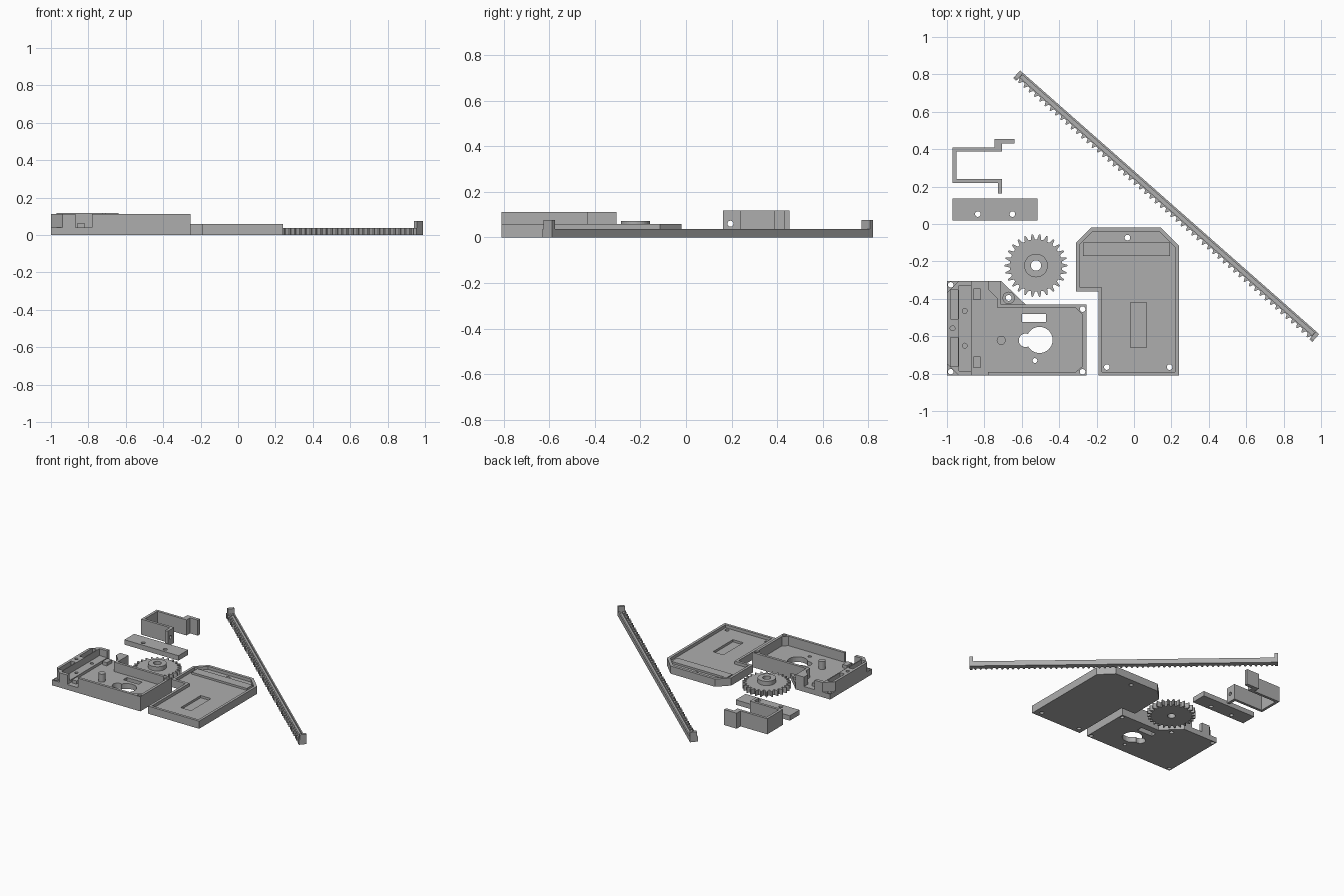
import bpy
import bmesh
from math import cos, sin, pi, radians
from mathutils import Matrix

cube = bpy.data.objects.get("Cube")
if cube:
    bpy.data.objects.remove(cube, do_unlink=True)

GREY = (0.42, 0.42, 0.42, 1)
plastic = bpy.data.materials.new("grey plastic")
plastic.use_nodes = True
plastic.diffuse_color = GREY
plastic.node_tree.nodes["Principled BSDF"].inputs["Base Color"].default_value = GREY


def prism(name, points, z0, z1):
    """Extrude an outline from z0 to z1."""
    bm = bmesh.new()
    face = bm.faces.new([bm.verts.new((x, y, z0)) for x, y in points])
    new = bmesh.ops.extrude_face_region(bm, geom=[face])["geom"]
    verts = [v for v in new if isinstance(v, bmesh.types.BMVert)]
    bmesh.ops.translate(bm, verts=verts, vec=(0, 0, z1 - z0))
    bmesh.ops.recalc_face_normals(bm, faces=bm.faces)
    mesh = bpy.data.meshes.new(name)
    bm.to_mesh(mesh)
    bm.free()
    mesh.materials.append(plastic)
    obj = bpy.data.objects.new(name, mesh)
    bpy.context.collection.objects.link(obj)
    return obj


def rect(x0, x1, y0, y1):
    return [(x0, y0), (x1, y0), (x1, y1), (x0, y1)]


def circle(x, y, r, n=32):
    return [(x + r * cos(2 * pi * i / n), y + r * sin(2 * pi * i / n)) for i in range(n)]


def cut(obj, cutters):
    """Subtract cutters from an object and remove them."""
    for c in cutters:
        mod = obj.modifiers.new("cut", 'BOOLEAN')
        mod.operation = 'DIFFERENCE'
        mod.solver = 'EXACT'
        mod.object = c
    bpy.context.view_layer.update()
    deps = bpy.context.evaluated_depsgraph_get()
    mesh = bpy.data.meshes.new_from_object(obj.evaluated_get(deps))
    obj.modifiers.clear()
    obj.data = mesh
    for c in cutters:
        bpy.data.objects.remove(c, do_unlink=True)


def above(points, z):
    return prism("cutter", points, z, 0.3)


def drill(x, y, r=0.015):
    return above(circle(x, y, r, 20), -0.1)


# Housing: open box with a rack channel and a stepped side block
FLOOR, TOP, MID = 0.04, 0.112, -0.5575
base = prism("housing", [(-1, -0.81), (-0.255, -0.81), (-0.255, -0.43), (-0.58, -0.43),
                         (-0.71, -0.305), (-1, -0.305)], 0, TOP)
cuts = [
    above(rect(-0.87, -0.78, -0.9, -0.2), FLOOR),
    above([(-0.8, -0.79), (-0.31, -0.79), (-0.275, -0.76), (-0.275, -0.485), (-0.31, -0.45),
           (-0.73, -0.45), (-0.73, -0.4), (-0.78, -0.35), (-0.8, -0.35)], FLOOR),
    above(rect(-0.71, -0.57, -0.43, -0.2), FLOOR),
    above(rect(-0.935, -0.85, -0.785, -0.33), 0.06),
    above(circle(-0.505, -0.62, 0.07, 40), -0.1),
    above(circle(-0.58, -0.622, 0.036), -0.1),
    above(rect(-0.6, -0.47, -0.523, -0.48), -0.1),
    drill(-0.53, -0.73, 0.013), drill(-0.67, -0.395, 0.016),
    drill(-0.275, -0.455), drill(-0.275, -0.79),
    above(circle(-0.97, MID, 0.013, 20), 0.06),
]
for s in (-1, 1):
    cuts.append(above([(-1.1, MID + s * 0.09), (-0.835, MID + s * 0.355),
                       (-1.1, MID + s * 0.355)], FLOOR))
    cuts.append(above(rect(-0.98, -0.942, *sorted((MID + s * 0.05, MID + s * 0.205))), 0.06))
    cuts.append(drill(-0.98, MID + s * 0.232))
    cuts.append(above(circle(-0.905, MID + s * 0.093, 0.013, 20), 0.02))
    prism("channel_pad", rect(-0.858, -0.82, *sorted((MID + s * 0.152, MID + s * 0.212))),
          FLOOR - 0.005, 0.065)
cut(base, cuts)
prism("housing_post", circle(-0.71, -0.622, 0.024), FLOOR - 0.005, 0.1)
boss = prism("screw_boss", circle(-0.67, -0.395, 0.033), FLOOR - 0.005, 0.055)
cut(boss, [drill(-0.67, -0.395, 0.016)])

# Cover: shallow tray with a rib and a blind slot
cover = prism("cover", [(-0.31, -0.1), (-0.23, -0.02), (0.145, -0.02), (0.24, -0.115),
                        (0.24, -0.81), (-0.19, -0.81), (-0.19, -0.36), (-0.31, -0.36)], 0, 0.058)
cut(cover, [
    above([(-0.29, -0.11), (-0.222, -0.042), (0.137, -0.042), (0.22, -0.125), (0.22, -0.79),
           (-0.17, -0.79), (-0.17, -0.34), (-0.29, -0.34)], 0.035),
    above(rect(-0.02, 0.067, -0.66, -0.42), 0.018),
    drill(-0.035, -0.073), drill(-0.145, -0.765), drill(0.19, -0.765)])
prism("cover_rib", rect(-0.272, 0.193, -0.17, -0.1), 0.03, 0.05)

# Gear with hub and bore
GX, GY, TEETH = -0.524, -0.222, 26
outline = []
for i in range(TEETH):
    for part, r in ((-0.33, 0.14), (-0.09, 0.168), (0.09, 0.168), (0.33, 0.14)):
        a = 2 * pi * (i + part) / TEETH
        outline.append((GX + r * cos(a), GY + r * sin(a)))
gear = prism("gear", outline, 0, 0.04)
cut(gear, [drill(GX, GY, 0.028)])
hub = prism("gear_hub", circle(GX, GY, 0.063, 40), 0.035, 0.072)
cut(hub, [drill(GX, GY, 0.028)])

# Flat strip with two screw holes
strip = prism("strip", rect(-0.97, -0.515, 0.02, 0.137), 0, 0.037)
cut(strip, [drill(-0.835, 0.053), drill(-0.65, 0.053)])

# Bent bracket with a cross hole in the lower tab
bracket = prism("bracket", [
    (-0.97, 0.22), (-0.97, 0.408), (-0.745, 0.408), (-0.745, 0.455), (-0.64, 0.455),
    (-0.64, 0.43), (-0.705, 0.43), (-0.705, 0.388), (-0.95, 0.388), (-0.95, 0.24),
    (-0.705, 0.24), (-0.705, 0.163), (-0.728, 0.163), (-0.728, 0.22)], 0, 0.118)
pin = prism("cutter", circle(0, 0, 0.013, 20), -0.05, 0.05)
pin.data.transform(Matrix.Translation((-0.715, 0.195, 0.06)) @ Matrix.Rotation(pi / 2, 4, 'Y'))
cut(bracket, [pin])

# Toothed rack, laid diagonally, with end stops
START, END, BACK, ROOT, TIP = -1.0, 1.132, 0.213, 0.177, 0.158
turn = Matrix.Rotation(radians(-41.4), 4, 'Z')
count = 56
pitch = (END - START - 0.04) / count
profile = [(END, BACK), (START, BACK), (START, TIP), (START + 0.02, TIP), (START + 0.02, ROOT)]
for i in range(count):
    s = START + 0.02 + i * pitch
    profile += [(s + pitch * f, n) for f, n in ((0.2, ROOT), (0.42, TIP), (0.58, TIP), (0.8, ROOT))]
profile += [(END - 0.02, ROOT), (END - 0.02, TIP), (END, TIP)]
rack = prism("rack", profile, 0, 0.037)
cut(rack, [above(rect(START + 0.025, END - 0.025, 0.184, 0.203), 0.025)])
rack.data.transform(turn)
for name, s in (("rack_stop_start", START), ("rack_stop_end", END - 0.022)):
    stop = prism(name, rect(s, s + 0.022, 0.165, BACK), 0.03, 0.075)
    stop.data.transform(turn)
